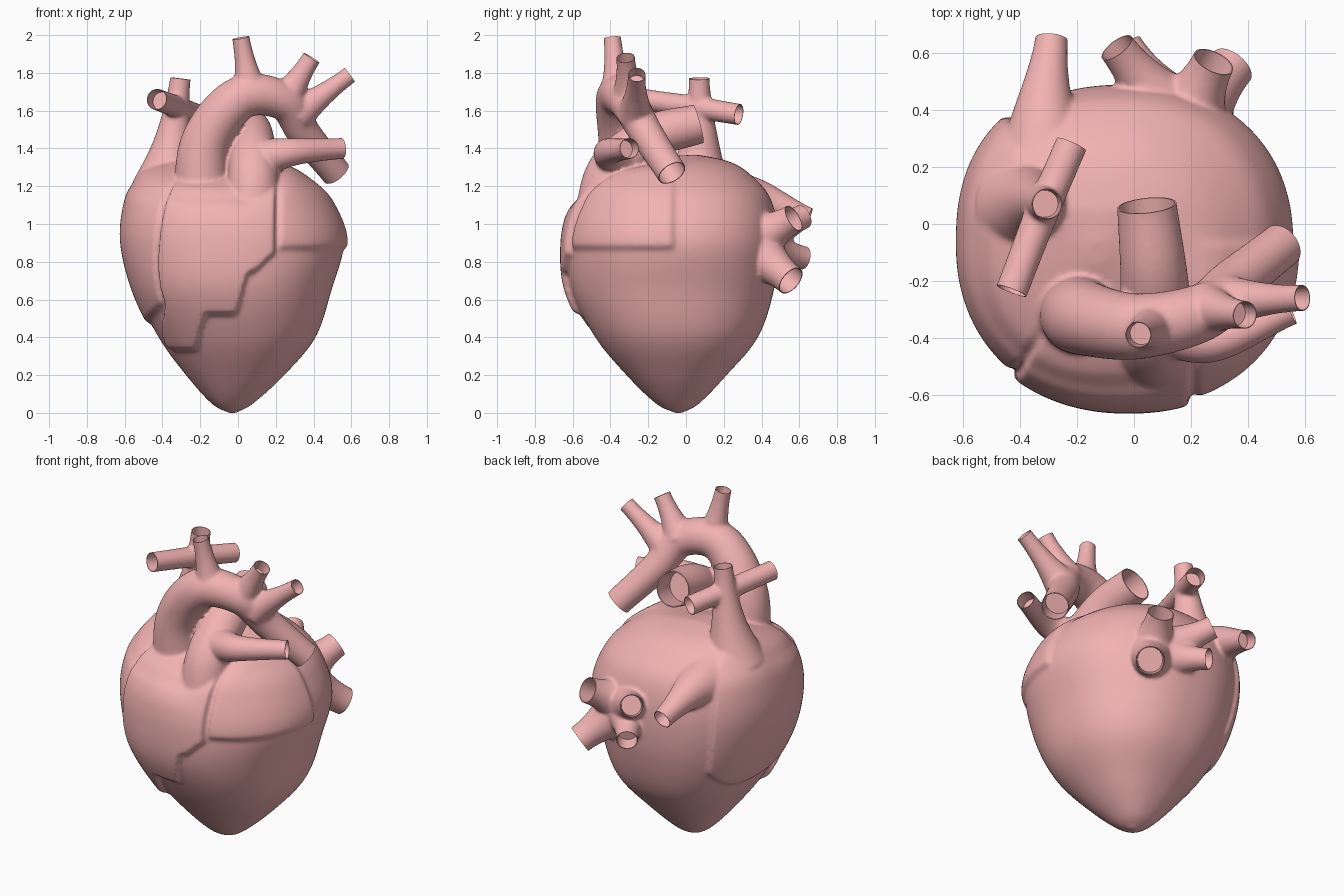
import bpy, bmesh, math
from mathutils import Vector

if "Cube" in bpy.data.objects:
    bpy.data.objects.remove(bpy.data.objects["Cube"])


def catmull(rows, steps):
    """Smooth curve through rows of any width."""
    pts = [Vector(r) for r in rows]
    pts = [2 * pts[0] - pts[1]] + pts + [2 * pts[-1] - pts[-2]]
    out = []
    for i in range(1, len(pts) - 2):
        a, b, c, d = pts[i - 1:i + 3]
        for s in range(steps):
            t = s / steps
            out.append(0.5 * (2 * b + (c - a) * t + (2 * a - 5 * b + 4 * c - d) * t * t
                              + (3 * b - a - 3 * c + d) * t ** 3))
    return out + [pts[-2]]


def step(d, w=0.026):
    t = min(max(d / w, 0), 1)
    return t * t * (3 - 2 * t)


def skin(bm, rings):
    """Closed loft through rings of points."""
    vs = [[bm.verts.new(p) for p in ring] for ring in rings]
    n = len(vs[0])
    for a, b in zip(vs, vs[1:]):
        for j in range(n):
            k = (j + 1) % n
            bm.faces.new((a[j], a[k], b[k], b[j]))
    bm.faces.new(vs[0][::-1])
    bm.faces.new(vs[-1])


# Body outline: z, left x, right x, front y, back y
PROFILE = [
    (0, -.05, -.01, -.06, -.02), (.05, -.14, .08, -.16, .07),
    (.2, -.275, .245, -.315, .215), (.4, -.42, .41, -.48, .38),
    (.65, -.54, .495, -.605, .465), (.9, -.6, .56, -.625, .49),
    (1.1, -.585, .495, -.585, .46), (1.22, -.54, .39, -.54, .385),
    (1.33, -.43, .2, -.43, .23), (1.385, -.16, -.1, -.14, -.06)]


def ventricle_low(x):
    return .32 + .19 * step(x + .22, .06) + .22 * step(x + .02, .08) + .1 * step(x - .06, .14)


def atrium_low(deg):
    return .46 + ((deg + 105) / (45 if deg < -105 else 90)) ** 2 / 4


def body(bm, n=300):
    rings = []
    for z, xl, xr, yf, yb in catmull(PROFILE, 16):
        cx, cy, hx, hy = (xl + xr) / 2, (yf + yb) / 2, (xr - xl) / 2, (yb - yf) / 2
        arc = math.radians(hx)
        groove = -37 - 8 * step(1.15 - z, .55) - 20 * step(.6 - z, .25)
        top = step(1.37 - z, .08)
        ring = []
        for j in range(n):
            phi = -math.pi + 2 * math.pi * j / n
            deg, s, c = math.degrees(phi), math.sin(phi), -math.cos(phi)
            e = .84 if s < 0 < c else .91
            x = cx + hx * math.copysign(abs(s) ** e, s)
            y = cy + hy * math.copysign(abs(c) ** e, c)
            g = (deg - groove) * arc
            # right ventricle, right atrium and left auricle relief
            off = .04 * step(g) * step(.2 - x) * step(-c * hy, .08) * step(z - ventricle_low(x))
            off += .024 * step(-g) * step((deg + 139) * arc) * step(z - atrium_low(deg))
            off += .022 * step(x - .2) * step(-.05 - y, .035) * step(z - .855, .035)
            # the top slopes down to the front
            drop = .22 * max(0, .05 - y) * step(z - 1, .33) * step(.3 - x, .3)
            ring.append((x + off * top * s, y + off * top * c, z - drop))
        rings.append(ring)
    skin(bm, rings)


cuts = []


def vessel(bm, points, r0, r1, power=2, n=36):
    """Tube narrowing from r0 to r1; its end is trimmed open later."""
    path = catmull(points, 12)
    m = len(path) - 1
    radii = [r1 + (r0 - r1) * (1 - i / m) ** power for i in range(m + 1)] + [r1]
    d = (path[-1] - path[-2]).normalized()
    cuts.append((path[-1].copy(), d, r1))
    path.append(path[-1] + d * .03)
    rings, old, u = [], None, None
    for i, (p, r) in enumerate(zip(path, radii)):
        t = (path[min(i + 1, m + 1)] - path[max(i - 1, 0)]).normalized()
        u = t.orthogonal().normalized() if old is None else old.rotation_difference(t) @ u
        v, old = t.cross(u), t
        rings.append([p + r * (u * math.cos(a) + v * math.sin(a))
                      for a in (2 * math.pi * k / n for k in range(n))])
    skin(bm, rings)


bm = bmesh.new()
body(bm)
# aorta with its arch
vessel(bm, [(-.19, -.3, 1.05), (-.175, -.33, 1.42), (.01, -.36, 1.665),
            (.24, -.31, 1.65), (.35, -.21, 1.48), (.52, -.075, 1.27)], .15, .08, 1.3)
# three arch branches
vessel(bm, [(.07, -.36, 1.68), (.015, -.39, 1.985)], .1, .047)
vessel(bm, [(.25, -.3, 1.66), (.39, -.32, 1.88)], .1, .05)
vessel(bm, [(.31, -.27, 1.58), (.592, -.26, 1.79)], .1, .047)
# pulmonary trunk and left branch
vessel(bm, [(.075, -.45, 1.02), (.08, -.39, 1.28), (.07, -.18, 1.46), (.045, .065, 1.53)], .145, .105, 1)
vessel(bm, [(.1, -.35, 1.34), (.28, -.41, 1.38), (.55, -.3, 1.4)], .115, .056, 1.6)
# upper vena cava with its cross tube
vessel(bm, [(-.38, .06, 1.2), (-.345, .075, 1.45), (-.305, .07, 1.77)], .18, .055, 1.6)
for end in [(-.43, -.235, 1.66), (-.22, .28, 1.58)]:
    vessel(bm, [(-.325, .04, 1.62), end], .06, .057)
# lower vena cava
vessel(bm, [(-.31, .2, 1.12), (-.315, .4, 1.12), (-.29, .65, 1.03)], .2, .058, 1.5)
# four pulmonary veins from one hub
hub = Vector((.16, .33, .89))
for end, r in [((.28, .57, 1.03), .076), ((.345, .555, .7), .082),
               ((-.06, .62, 1.04), .066), ((-.03, .625, .82), .062)]:
    vessel(bm, [hub.lerp(Vector(end), .1), end], .18, r)

bmesh.ops.recalc_face_normals(bm, faces=bm.faces)
mesh = bpy.data.meshes.new("heart")
bm.to_mesh(mesh)
bm.free()
heart = bpy.data.objects.new("heart", mesh)
bpy.context.collection.objects.link(heart)
bpy.context.view_layer.objects.active = heart
heart.select_set(True)

# Fuse all parts and soften the joints
rm = heart.modifiers.new("fuse", 'REMESH')
rm.mode, rm.voxel_size = 'VOXEL', .01
sm = heart.modifiers.new("soften", 'SMOOTH')
sm.factor, sm.iterations = .5, 9
for name in ("fuse", "soften"):
    bpy.ops.object.modifier_apply(modifier=name)

# Trim the vessel ends open and line each with an inner wall
bm = bmesh.new()
bm.from_mesh(heart.data)
for p, d, r in cuts:
    reach = math.hypot(r, .03) + .012
    faces = [f for f in bm.faces if (f.calc_center_median() - p).length < reach]
    geom = set(faces)
    for f in faces:
        geom.update(f.verts)
        geom.update(f.edges)
    bmesh.ops.bisect_plane(bm, geom=list(geom), dist=1e-5, plane_co=p, plane_no=d, clear_outer=True)
    edges = [e for e in bm.edges if e.is_boundary and (e.verts[0].co - p).length < reach]
    for scale, depth in ((.94, 0), (.93, r * 1.3)):
        new = bmesh.ops.extrude_edge_only(bm, edges=edges)["geom"]
        for v in new:
            if isinstance(v, bmesh.types.BMVert):
                v.co = p + (v.co - p) * scale - d * depth
        edges = [e for e in new if isinstance(e, bmesh.types.BMEdge) and e.is_boundary]
    bmesh.ops.holes_fill(bm, edges=edges, sides=0)
bmesh.ops.recalc_face_normals(bm, faces=bm.faces)
bm.to_mesh(heart.data)
bm.free()

mat = bpy.data.materials.new("heart_pink")
mat.diffuse_color = (.9, .45, .45, 1)
mat.use_nodes = True
mat.node_tree.nodes["Principled BSDF"].inputs["Base Color"].default_value = mat.diffuse_color
heart.data.materials.append(mat)
bpy.ops.object.shade_smooth_by_angle(angle=math.radians(50))
